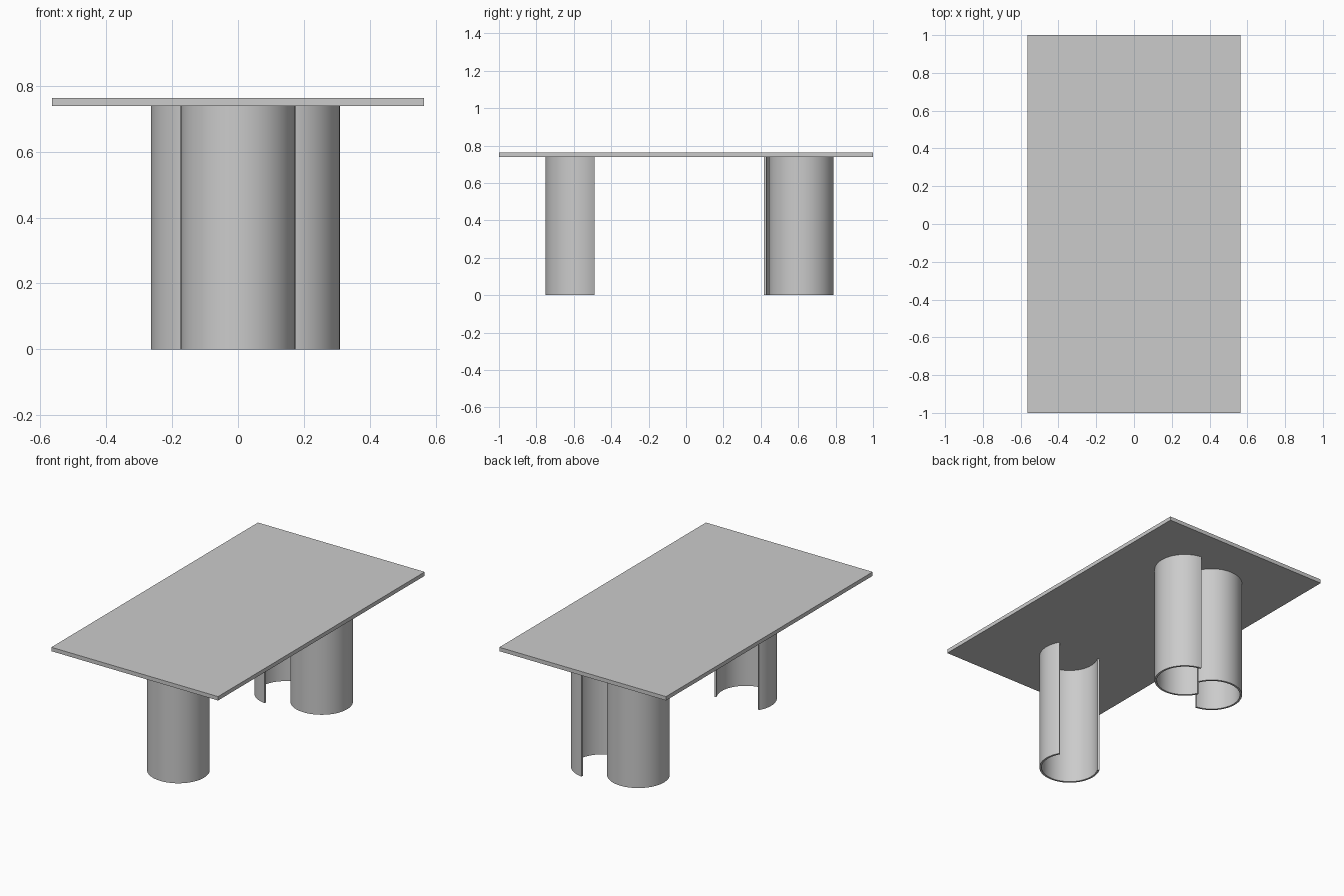
import bpy, bmesh
from math import radians, cos, sin

cube = bpy.data.objects.get("Cube")
if cube:
    bpy.data.objects.remove(cube, do_unlink=True)

TOP_Z, LEG_Z = 0.763, 0.739
RADIUS, WALL, SWEEP, STEPS = 0.174, 0.012, 240, 48

grey = bpy.data.materials.new("plain grey")
grey.use_nodes = True
grey.diffuse_color = (0.6, 0.6, 0.6, 1)
grey.node_tree.nodes["Principled BSDF"].inputs["Base Color"].default_value = (0.6, 0.6, 0.6, 1)


def add_object(name, bm):
    bmesh.ops.recalc_face_normals(bm, faces=bm.faces)
    mesh = bpy.data.meshes.new(name)
    bm.to_mesh(mesh)
    bm.free()
    mesh.materials.append(grey)
    obj = bpy.data.objects.new(name, mesh)
    bpy.context.collection.objects.link(obj)
    return obj


def curved_leg(name, x, y, opening):
    """Upright C-shaped shell whose gap faces the opening angle in degrees."""
    bm = bmesh.new()
    start = opening + (360 - SWEEP) / 2
    rings = []
    for i in range(STEPS + 1):
        a = radians(start + SWEEP * i / STEPS)
        rings.append([bm.verts.new((x + r * cos(a), y + r * sin(a), z))
                      for r, z in ((RADIUS, 0), (RADIUS, LEG_Z),
                                   (RADIUS - WALL, LEG_Z), (RADIUS - WALL, 0))])
    for a, b in zip(rings, rings[1:]):
        for k in range(4):
            n = (k + 1) % 4
            bm.faces.new((a[k], b[k], b[n], a[n]))
    bm.faces.new(rings[0])
    bm.faces.new(rings[-1])
    obj = add_object(name, bm)
    bpy.ops.object.select_all(action="DESELECT")
    obj.select_set(True)
    bpy.context.view_layer.objects.active = obj
    bpy.ops.object.shade_smooth_by_angle(angle=radians(30))


# Thin rectangular top
bm = bmesh.new()
bmesh.ops.create_cube(bm, size=1)
bmesh.ops.scale(bm, vec=(1.13, 2, TOP_Z - LEG_Z), verts=bm.verts)
bmesh.ops.translate(bm, vec=(0, 0, (TOP_Z + LEG_Z) / 2), verts=bm.verts)
add_object("table_top", bm)

# Single shell at the front, two interlocking shells at the back
curved_leg("front_leg", 0, -0.577, 90)
curved_leg("back_left_leg", 0.135, 0.617, 143)
curved_leg("back_right_leg", -0.09, 0.59, -37)
